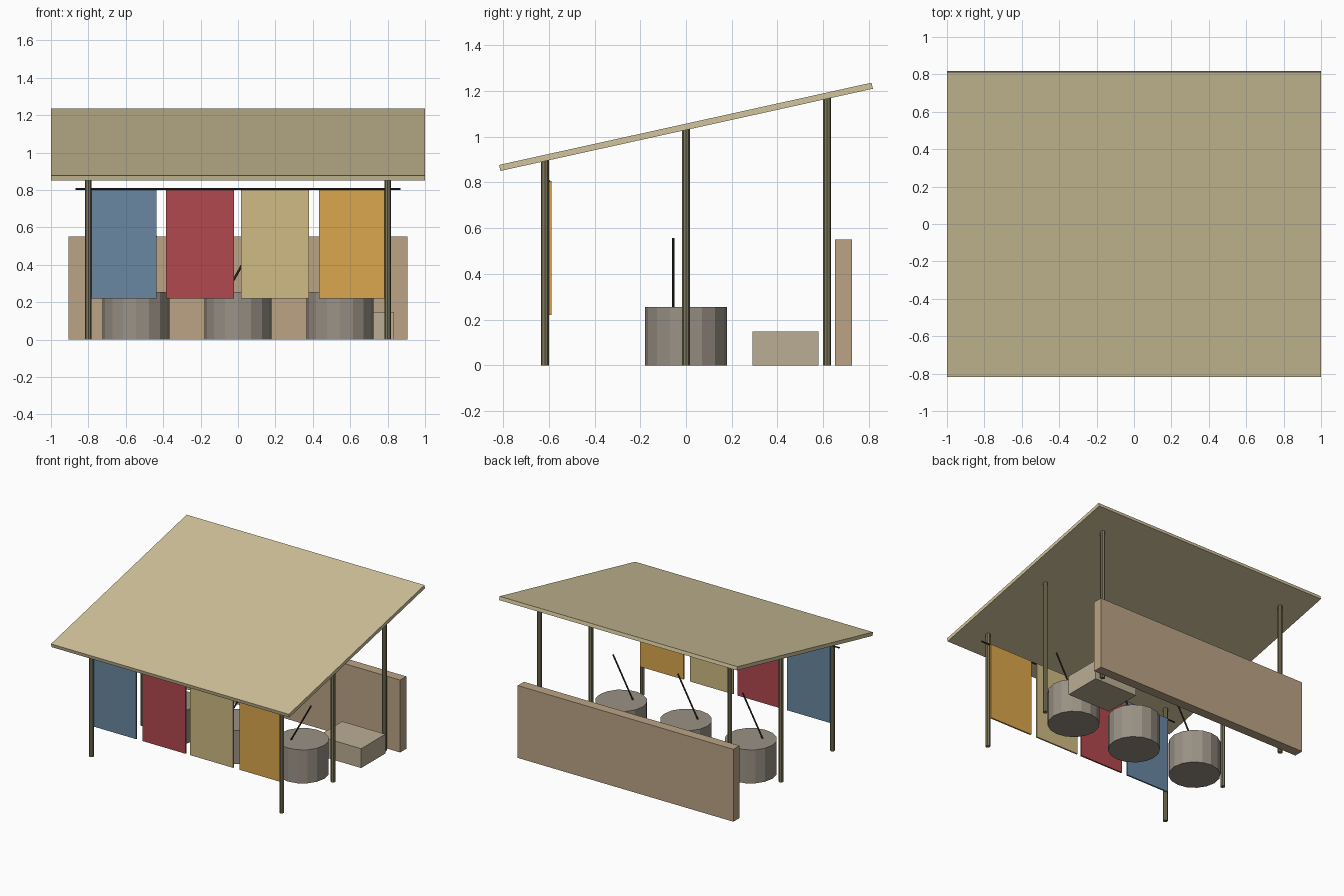
import bpy, math
from mathutils import Vector

if "Cube" in bpy.data.objects:
    bpy.data.objects.remove(bpy.data.objects["Cube"])

TILT = math.radians(12.45)
ROOF_Z = 1.043


def material(name, rgb):
    m = bpy.data.materials.new(name)
    m.diffuse_color = [(c / 255) ** 2.2 for c in rgb] + [1]
    m.use_nodes = True
    m.node_tree.nodes["Principled BSDF"].inputs["Base Color"].default_value = m.diffuse_color
    return m


THATCH = material("thatch", (208, 194, 154))
POST = material("post_wood", (126, 120, 92))
WALL = material("clay", (186, 162, 132))
BLOCK = material("block_stone", (186, 172, 146))
VAT = material("vat_stone", (152, 144, 132))
DARK = material("dark_wood", (60, 52, 45))


def box(name, lo, hi, mat, tilt=0):
    lo, hi = Vector(lo), Vector(hi)
    bpy.ops.mesh.primitive_cube_add(size=1, location=(lo + hi) / 2, rotation=(tilt, 0, 0))
    ob = bpy.context.object
    ob.name = name
    ob.scale = hi - lo
    ob.data.materials.append(mat)
    return ob


def rod(name, a, b, r, sides, mat):
    a, b = Vector(a), Vector(b)
    d = b - a
    bpy.ops.mesh.primitive_cylinder_add(vertices=sides, radius=r, depth=d.length, location=(a + b) / 2)
    ob = bpy.context.object
    ob.name = name
    ob.rotation_euler = d.to_track_quat('Z', 'Y').to_euler()
    ob.data.materials.append(mat)
    return ob


# sloping roof slab
box("roof", (-1, -0.834, ROOF_Z - 0.0135), (1, 0.834, ROOF_Z + 0.0135), THATCH, TILT)

# six posts reaching up to the roof
for row, y in (("front", -0.617), ("middle", 0), ("back", 0.617)):
    for side, x in (("left", -0.8), ("right", 0.8)):
        top = ROOF_Z + y * math.tan(TILT) - 0.01
        rod(f"{row}_{side}_post", (x, y, 0), (x, y, top), 0.017, 8, POST)

# hanging rail with dyed cloths
rod("cloth_rail", (-0.87, -0.6, 0.805), (0.87, -0.6, 0.805), 0.006, 6, DARK)
cloths = (("blue", -0.618, (104, 134, 160)), ("red", -0.203, (176, 74, 80)),
          ("straw", 0.197, (206, 186, 130)), ("orange", 0.615, (218, 165, 78)))
for colour, x, rgb in cloths:
    box(f"{colour}_cloth", (x - 0.182, -0.6, 0.22), (x + 0.182, -0.588, 0.805),
        material(colour + "_dye", rgb))

# dye vats, each with a leaning stirring stick
for i, x in enumerate((-0.545, 0, 0.545), 1):
    rod(f"vat_{i}", (x, 0, 0), (x, 0, 0.255), 0.18, 16, VAT)
    rod(f"stirring_stick_{i}", (x - 0.07, -0.056, 0.235), (x + 0.108, -0.056, 0.555), 0.006, 6, DARK)

# work block and back wall
box("work_block", (0.47, 0.29, 0), (0.833, 0.58, 0.147), BLOCK)
box("back_wall", (-0.907, 0.652, 0), (0.907, 0.726, 0.55), WALL)
